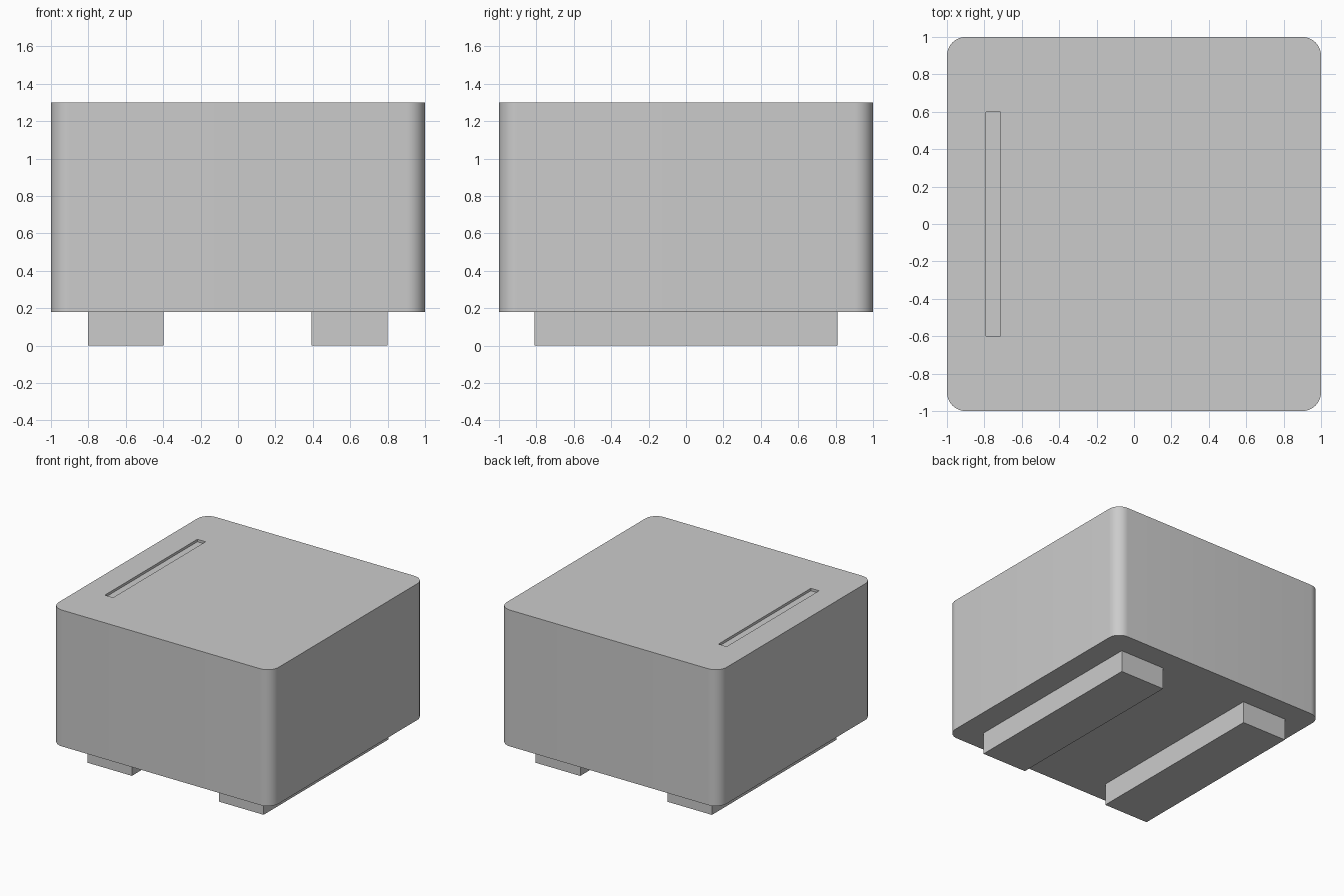
import bpy, bmesh

if "Cube" in bpy.data.objects:
    bpy.data.objects.remove(bpy.data.objects["Cube"])


def box(name, x0, x1, y0, y1, z0, z1):
    bpy.ops.mesh.primitive_cube_add(
        size=1, location=((x0 + x1) / 2, (y0 + y1) / 2, (z0 + z1) / 2))
    ob = bpy.context.object
    ob.name = name
    ob.scale = (x1 - x0, y1 - y0, z1 - z0)
    bpy.ops.object.transform_apply(location=False, rotation=False, scale=True)
    return ob


# Main block with rounded vertical corners
body = box("body", -1, 1, -1, 1, 0.18, 1.3)
bm = bmesh.new()
bm.from_mesh(body.data)
uprights = [e for e in bm.edges
            if abs(e.verts[0].co.z - e.verts[1].co.z) > 0.5]
bmesh.ops.bevel(bm, geom=uprights, offset=0.1, offset_type='OFFSET',
                segments=10, profile=0.5, affect='EDGES')
bm.to_mesh(body.data)
bm.free()

# Shallow handle groove in the top
cutter = box("groove_cutter", -0.79, -0.715, -0.6, 0.6, 1.28, 1.4)
cutter.hide_render = True
cutter.hide_set(True)
groove = body.modifiers.new("groove", 'BOOLEAN')
groove.operation = 'DIFFERENCE'
groove.solver = 'EXACT'
groove.object = cutter
bpy.context.view_layer.objects.active = body
body.select_set(True)
bpy.ops.object.modifier_apply(modifier="groove")
bpy.data.objects.remove(cutter)
bpy.ops.object.select_all(action='DESELECT')
body.select_set(True)
bpy.ops.object.shade_smooth_by_angle()

# Two runner feet
for name, cx in (("left_foot", -0.6), ("right_foot", 0.597)):
    box(name, cx - 0.203, cx + 0.203, -0.81, 0.81, 0, 0.18)
